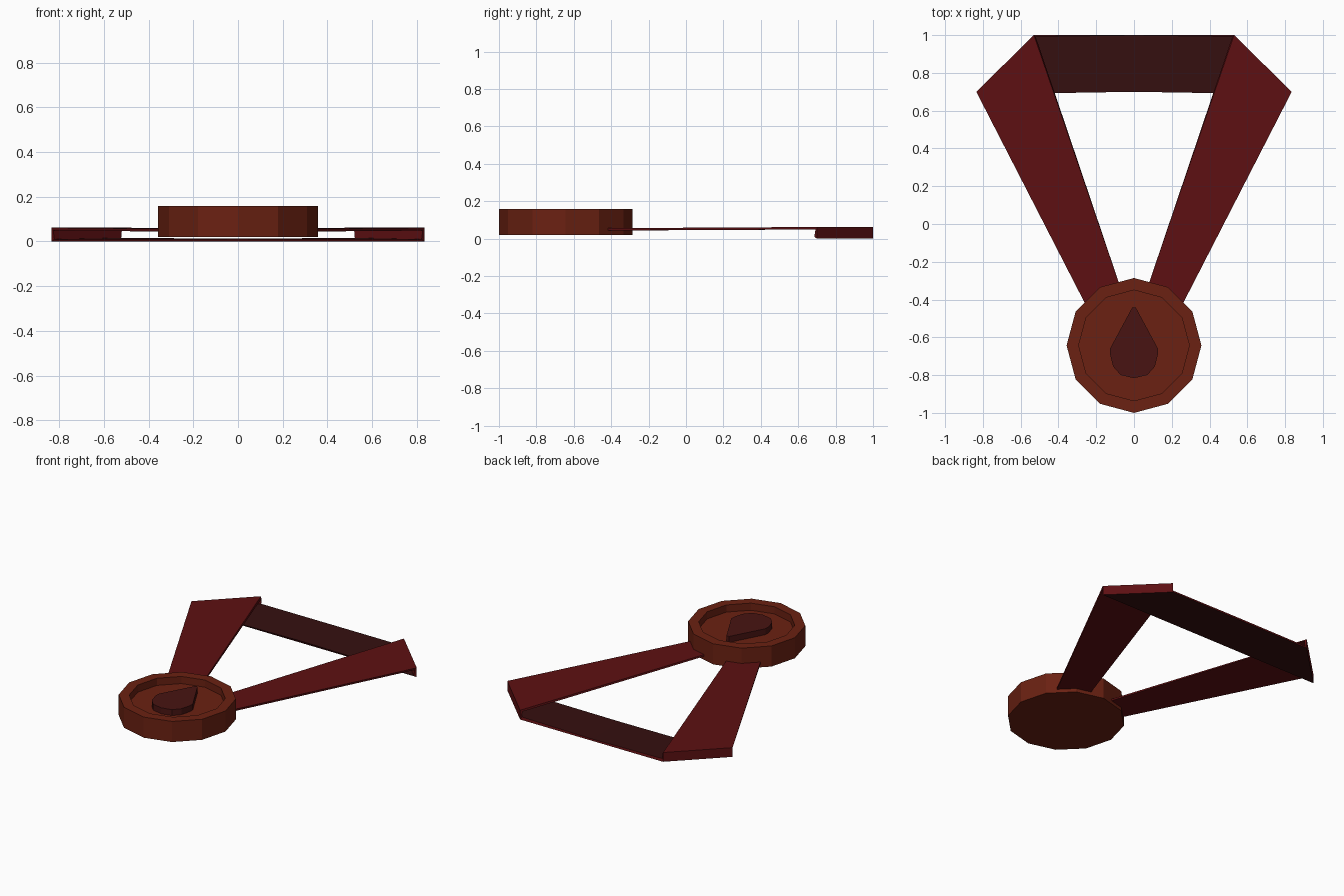
import bpy, bmesh
from math import cos, sin, pi

if "Cube" in bpy.data.objects:
    bpy.data.objects.remove(bpy.data.objects["Cube"])


def material(name, color):
    m = bpy.data.materials.new(name)
    m.diffuse_color = (*color, 1)
    m.use_nodes = True
    m.node_tree.nodes["Principled BSDF"].inputs["Base Color"].default_value = m.diffuse_color
    return m


red = material("ribbon_red", (0.11, 0.005, 0.006))
dark_red = material("ribbon_dark", (0.036, 0.005, 0.005))
bronze = material("bronze", (0.145, 0.015, 0.006))
drop_red = material("emblem_dark", (0.065, 0.007, 0.006))


def finish(name, bm, *mats):
    me = bpy.data.meshes.new(name)
    bm.to_mesh(me)
    bm.free()
    for m in mats:
        me.materials.append(m)
    ob = bpy.data.objects.new(name, me)
    bpy.context.collection.objects.link(ob)
    return ob


# Medal: twelve-sided disc with a recessed top, lofted from rings
CY, SIDES = -0.643, 12
bm = bmesh.new()
rings = []
for r, z in [(0.357, 0.02), (0.357, 0.158), (0.293, 0.158), (0.293, 0.11)]:
    rings.append([bm.verts.new((r * cos(2 * pi * i / SIDES),
                                CY + r * sin(2 * pi * i / SIDES), z))
                  for i in range(SIDES)])
for lo, hi in zip(rings, rings[1:]):
    for i in range(SIDES):
        j = (i + 1) % SIDES
        bm.faces.new((lo[i], lo[j], hi[j], hi[i]))
bm.faces.new(rings[0][::-1])
bm.faces.new(rings[-1])
finish("medal_disc", bm, bronze)

# Raised drop emblem on the recess floor
half = [(0.01, -0.443), (0.127, -0.66), (0.127, -0.69), (0.11, -0.755), (0.07, -0.80)]
outline = half + [(0, -0.816)] + [(-x, y) for x, y in reversed(half)]
bm = bmesh.new()
face = bm.faces.new([bm.verts.new((x, y, 0.105)) for x, y in outline])
top = bmesh.ops.extrude_face_region(bm, geom=[face])["geom"]
bmesh.ops.translate(bm, vec=(0, 0, 0.045),
                    verts=[v for v in top if isinstance(v, bmesh.types.BMVert)])
bmesh.ops.recalc_face_normals(bm, faces=bm.faces)
finish("drop_emblem", bm, drop_red)

# Ribbon: one half as a folded strip (neck bar, fold, strap), then mirrored
stations = [((0, 0.70, 0), (0, 1, 0)),
            ((0.835, 0.70, 0), (0.53, 1, 0)),
            ((0.835, 0.70, 0.062), (0.53, 1, 0.062)),
            ((0.198, -0.54, 0.055), (0.05, -0.40, 0.055))]
bm = bmesh.new()
strip = [(bm.verts.new(a), bm.verts.new(b)) for a, b in stations]
for k, ((a, b), (c, d)) in enumerate(zip(strip, strip[1:])):
    f = bm.faces.new((a, b, d, c))
    f.material_index = 1 if k == 0 else 0
ribbon = finish("ribbon", bm, red, dark_red)
mirror = ribbon.modifiers.new("mirror", 'MIRROR')
mirror.use_axis[0] = True
solid = ribbon.modifiers.new("thickness", 'SOLIDIFY')
solid.thickness = 0.012
solid.offset = -1
solid.use_even_offset = True
solid.material_offset_rim = -1
